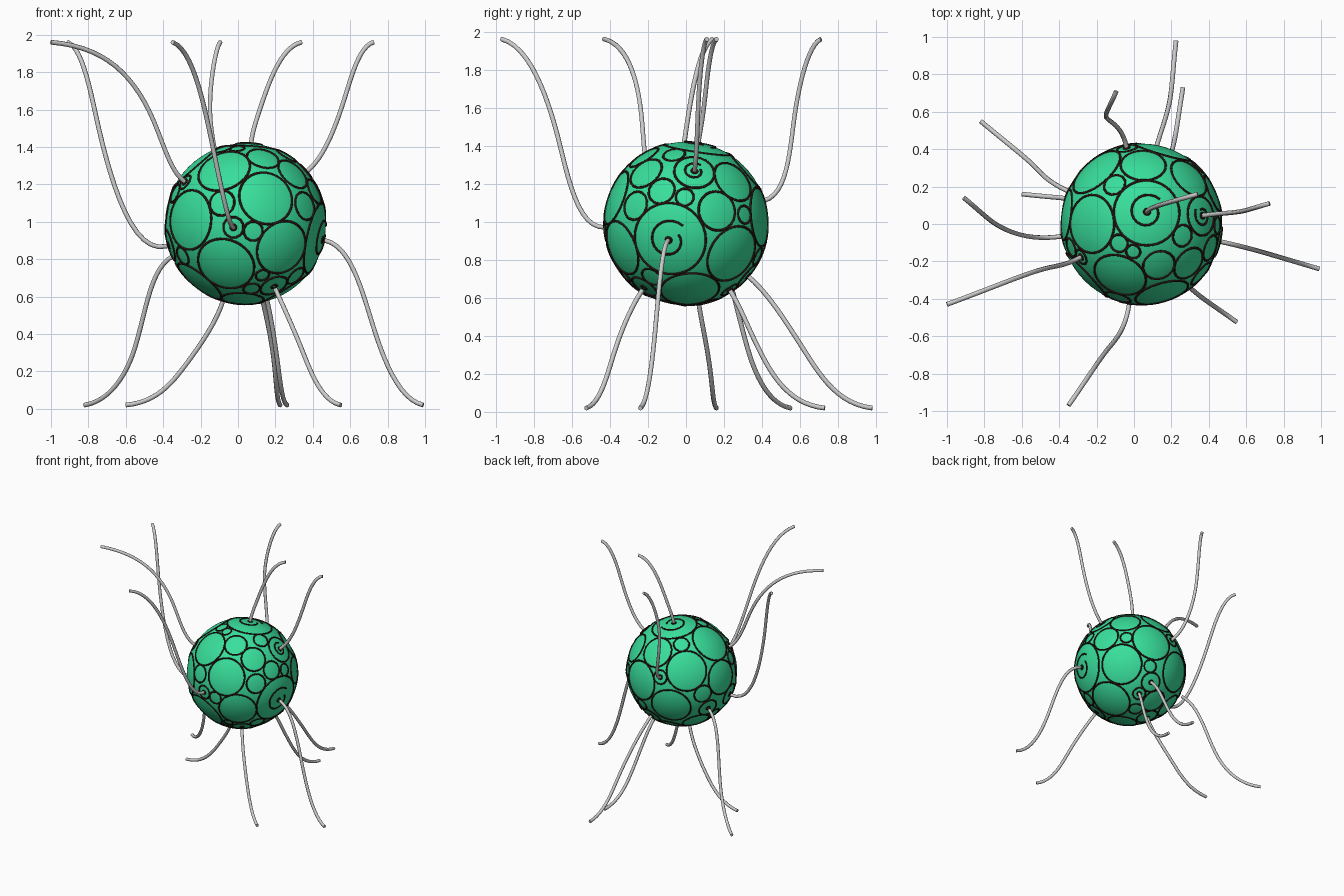
import bpy, math
from mathutils import Vector

if "Cube" in bpy.data.objects:
    bpy.data.objects.remove(bpy.data.objects["Cube"])

CENTER = Vector((0.04, 0.0, 0.99))
R = 0.43


def material(name, rgb):
    m = bpy.data.materials.new(name)
    m.diffuse_color = (*rgb, 1)
    m.use_nodes = True
    m.node_tree.nodes["Principled BSDF"].inputs["Base Color"].default_value = m.diffuse_color
    return m


green = material("green", (0.04, 0.74, 0.33))
dark = material("dark_line", (0.02, 0.008, 0.006))


def curve_object(name, radius, bevel_res):
    cu = bpy.data.curves.new(name, 'CURVE')
    cu.dimensions = '3D'
    cu.bevel_depth = radius
    cu.bevel_resolution = bevel_res
    cu.use_fill_caps = True
    ob = bpy.data.objects.new(name, cu)
    bpy.context.collection.objects.link(ob)
    return cu


# round green body
bpy.ops.mesh.primitive_uv_sphere_add(segments=64, ring_count=32, radius=R, location=CENTER)
body = bpy.context.object
body.name = "body"
body.data.materials.append(green)
bpy.ops.object.shade_smooth()


# S-shaped strand: level at the tip, square to the body at the root
def strand(name, tip, mid, root):
    tip, mid, root = Vector(tip), Vector(mid), Vector(root)
    flat = (mid - tip) * 0.5
    flat.z *= 0.14
    tip_handle = tip + flat
    len_root = (root - mid).length
    root_handle = root + (root - CENTER).normalized() * len_root * 0.27
    along = (root_handle - tip_handle).normalized()
    cu = curve_object(name, 0.0125, 2)
    cu.resolution_u = 12
    sp = cu.splines.new('BEZIER')
    sp.bezier_points.add(2)
    data = [(tip, tip - flat, tip_handle),
            (mid, mid - along * (mid - tip).length * 0.35, mid + along * len_root * 0.4),
            (root, root_handle, root * 2 - root_handle)]
    for bp, (co, left, right) in zip(sp.bezier_points, data):
        bp.handle_left_type = bp.handle_right_type = 'FREE'
        bp.co, bp.handle_left, bp.handle_right = co, left, right


# tip (x, y), middle, root, angular size of the socket ring
upper = [((-1, -.43), (-.5, -.245, 1.64), (-.28, -.175, 1.21), .10),
         ((-.91, .14), (-.74, 0, 1.48), (-.38, -.065, .87), .2),
         ((-.35, -.97), (-.145, -.675, 1.45), (-.025, -.425, .97), .13),
         ((-.095, .71), (-.148, .57, 1.55), (-.04, .41, 1.11), .13),
         ((.34, .16), (.12, .095, 1.61), (.07, .065, 1.415), .42),
         ((.725, .11), (.57, .067, 1.66), (.37, .045, 1.27), .25)]
lower = [((-.82, .55), (-.55, .325, .33), (-.34, .17, .82), .18),
         ((-.6, .16), (-.28, .125, .235), (-.08, .065, .58), .2),
         ((.225, .98), (.185, .63, .31), (.1, .33, .71), .18),
         ((.262, .73), (.21, .42, .26), (.14, .23, .64), .18),
         ((.55, -.525), (.34, -.375, .32), (.2, -.23, .64), .18),
         ((.99, -.24), (.72, -.16, .45), (.465, -.095, .9), .46)]

# dark ring lines drawn on the body
rings = curve_object("ring_lines", 0.0065, 1)
rings.materials.append(dark)


# ring of angular size a about direction d; a shrink makes it an open spiral
def ring(d, a, shrink=0.0):
    u = d.orthogonal().normalized()
    v = d.cross(u)
    n = max(12, int(a * 90))
    sp = rings.splines.new('POLY')
    sp.points.add(n - 1)
    sp.use_cyclic_u = not shrink
    for i in range(n):
        t = 2 * math.pi * i / n
        b = a * (1 - shrink * i / n)
        q = d * math.cos(b) + (u * math.cos(t) + v * math.sin(t)) * math.sin(b)
        sp.points[i].co = (*(CENTER + q * R), 1)


# circle packing over evenly spread directions
COUNT = 2500
dirs = []
for i in range(COUNT):
    z = 1 - (2 * i + 1) / COUNT
    s = math.sqrt(1 - z * z)
    t = i * math.pi * (3 - math.sqrt(5))
    dirs.append(Vector((s * math.cos(t), s * math.sin(t), z)))
gap = [0.37] * COUNT
caps = []


def add_cap(d, a):
    d = Vector(d).normalized()
    a = min([a] + [d.angle(c) - r for c, r in caps])
    if a < 0.05:
        return
    caps.append((d, a))
    ring(d, a)
    for i, p in enumerate(dirs):
        gap[i] = min(gap[i], p.angle(d) - a)


# strands with their sockets
for group, rows, tip_z in (("upper", upper, 1.96), ("lower", lower, 0.02)):
    for n, (tip, mid, root, size) in enumerate(rows):
        strand(f"{group}_strand_{n + 1}", (*tip, tip_z), mid, root)
        d = (Vector(root) - CENTER).normalized()
        add_cap(d, size)
        if size > 0.22:
            ring(d, size * 0.55, 0.45)
        ring(d, 0.035)

# large patches, then fillers in the remaining gaps
patches = [((.47, -.82, -.31), .43), ((-.73, -.68, .05), .38), ((-.28, -.67, .69), .34),
           ((.22, -.52, .82), .31), ((.6, -.5, .63), .28), ((.61, .59, .53), .33),
           ((.70, .59, -.39), .37)]
for d, a in patches:
    add_cap(d, a)
while max(gap) > 0.085:
    best = gap.index(max(gap))
    add_cap(dirs[best], gap[best])
